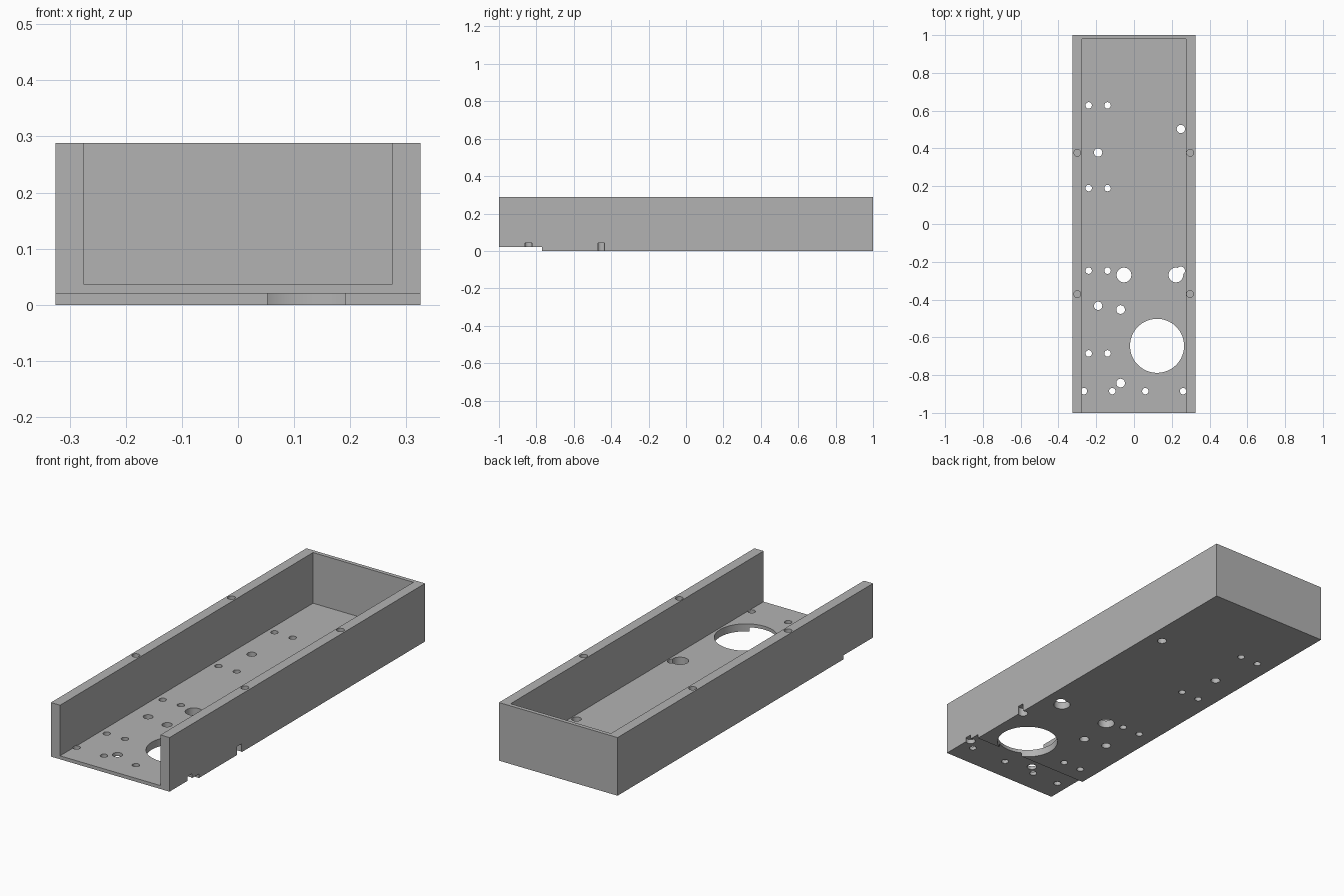
import bpy, math

if "Cube" in bpy.data.objects:
    bpy.data.objects.remove(bpy.data.objects["Cube"])

grey = bpy.data.materials.new("plain grey")
grey.diffuse_color = (0.45, 0.45, 0.45, 1)
grey.use_nodes = True
grey.node_tree.nodes["Principled BSDF"].inputs["Base Color"].default_value = grey.diffuse_color


def box(name, lo, hi):
    bpy.ops.mesh.primitive_cube_add(size=1, location=[(a + b) / 2 for a, b in zip(lo, hi)])
    ob = bpy.context.object
    ob.name = name
    ob.scale = [b - a for a, b in zip(lo, hi)]
    bpy.ops.object.transform_apply(location=True, rotation=True, scale=True)
    return ob


def cut(cutter):
    cutter.hide_render = True
    mod = tray.modifiers.new("cut", 'BOOLEAN')
    mod.operation = 'DIFFERENCE'
    mod.solver = 'EXACT'
    mod.object = cutter
    bpy.context.view_layer.objects.active = tray
    bpy.ops.object.modifier_apply(modifier=mod.name)
    bpy.data.objects.remove(cutter, do_unlink=True)


def drill(x, y, r, z0=-0.05, z1=0.042):
    bpy.ops.mesh.primitive_cylinder_add(vertices=96 if r > 0.1 else 40, radius=r,
                                        depth=z1 - z0, location=(x, y, (z0 + z1) / 2))
    bpy.context.object.name = "hole_cutter"
    cut(bpy.context.object)


# Tray body: solid block, channel open to the front, step under the front edge
H = 0.288
tray = box("tray", (-0.325, -1, 0), (0.325, 1, H))
tray.data.materials.append(grey)
cut(box("channel_cutter", (-0.275, -1.1, 0.037), (0.275, 0.98, 0.4)))
cut(box("step_cutter", (-0.4, -1.1, -0.1), (0.4, -0.77, 0.02)))

# Large opening and its four mounting holes (the right pair breaks out of the wall)
drill(0.122, -0.645, 0.143)
for x in (-0.071, 0.311):
    for y in (-0.453, -0.842):
        drill(x, y, 0.023)

# Paired small holes along the left side
for x in (-0.24, -0.14):
    for y in (0.628, 0.19, -0.247, -0.685):
        drill(x, y, 0.017)

# Row of small holes along the front edge
for x in (-0.265, -0.115, 0.06, 0.26):
    drill(x, -0.885, 0.017)

# Medium holes and two wide holes
for x, y in ((-0.19, 0.378), (-0.19, -0.433), (0.248, 0.503), (0.248, -0.247)):
    drill(x, y, 0.022)
for x in (-0.053, 0.222):
    drill(x, -0.27, 0.039)

# Blind screw holes in the wall tops
for x in (-0.3, 0.297):
    for y in (0.377, -0.371):
        drill(x, y, 0.018, H - 0.1, H + 0.05)

bpy.ops.object.select_all(action='DESELECT')
tray.select_set(True)
bpy.context.view_layer.objects.active = tray
bpy.ops.object.shade_smooth_by_angle(angle=math.radians(30))
